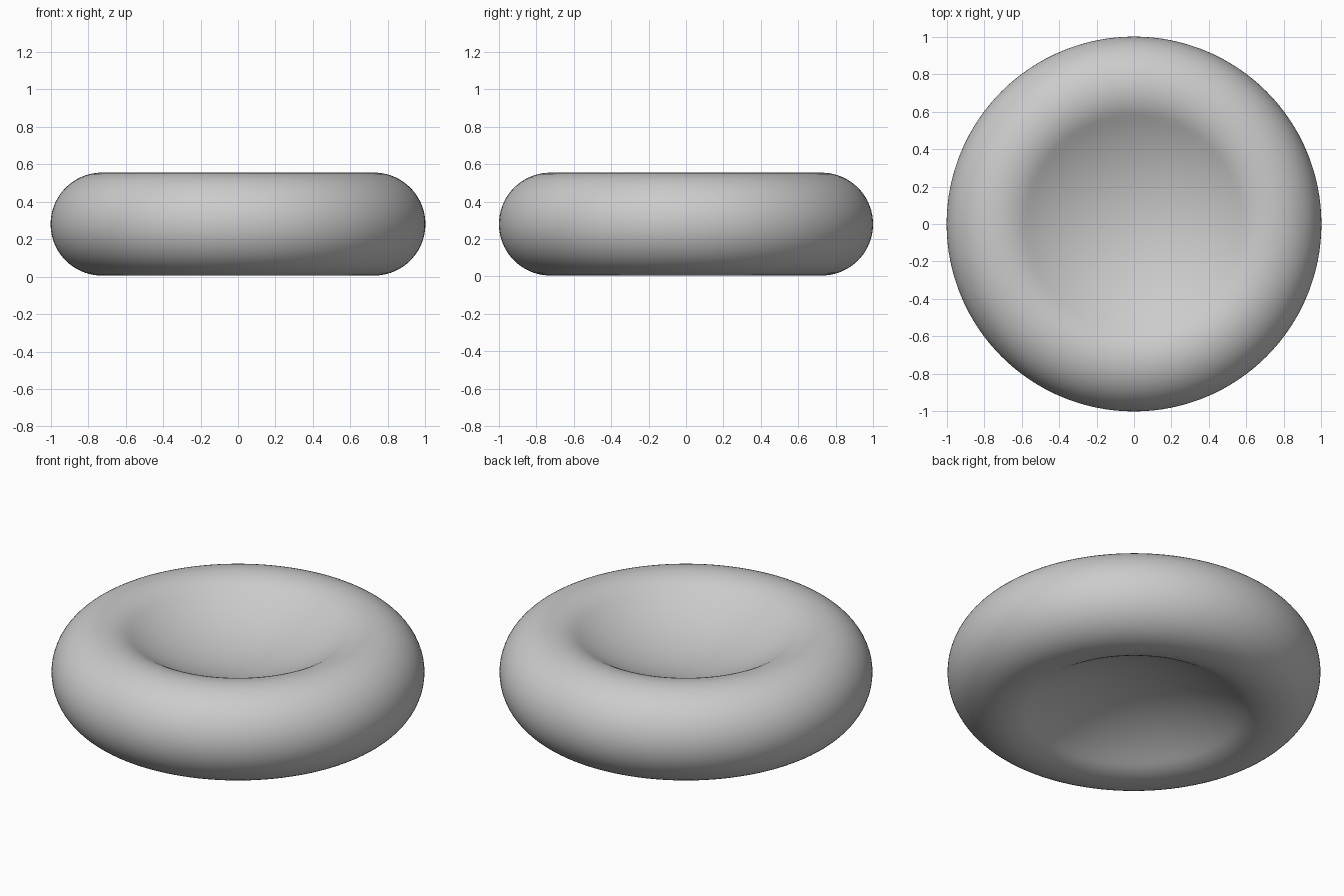
import bpy, bmesh, math

if "Cube" in bpy.data.objects:
    bpy.data.objects.remove(bpy.data.objects["Cube"])

# Biconcave disc: a round rim tube blended tangentially into two shallow bowls
TUBE_R, RIM_R, MID_Z = 0.275, 0.725, 0.28
SLOPE = math.radians(32)          # steepest slope of the bowl wall
SEGMENTS = 128

# Upper half profile, from the equator over the rim and down to the centre
upper = []
for i in range(25):
    a = (math.pi / 2 + SLOPE) * i / 24
    upper.append((RIM_R + TUBE_R * math.cos(a), TUBE_R * math.sin(a)))
edge_r, edge_z = upper[-1]
bowl_R = edge_r / math.sin(SLOPE)
for i in range(1, 17):
    s = SLOPE * (1 - i / 16)
    upper.append((bowl_R * math.sin(s),
                  edge_z - bowl_R * (math.cos(s) - math.cos(SLOPE)) * -1
                  - 2 * bowl_R * (math.cos(s) - math.cos(SLOPE))))

# Full profile: bottom centre -> equator -> top centre
profile = [(r, -z) for r, z in reversed(upper)] + upper[1:]

# Lathe the profile around z
bm = bmesh.new()
verts = [bm.verts.new((r, 0, MID_Z + z)) for r, z in profile]
edges = [bm.edges.new(p) for p in zip(verts, verts[1:])]
bmesh.ops.spin(bm, geom=verts + edges, cent=(0, 0, 0), axis=(0, 0, 1),
               angle=2 * math.pi, steps=SEGMENTS, use_duplicate=False)
bmesh.ops.remove_doubles(bm, verts=bm.verts, dist=0.0005)
bmesh.ops.recalc_face_normals(bm, faces=bm.faces)
for f in bm.faces:
    f.smooth = True

mesh = bpy.data.meshes.new("biconcave_disc")
bm.to_mesh(mesh)
bm.free()
disc = bpy.data.objects.new("biconcave_disc", mesh)
bpy.context.collection.objects.link(disc)
